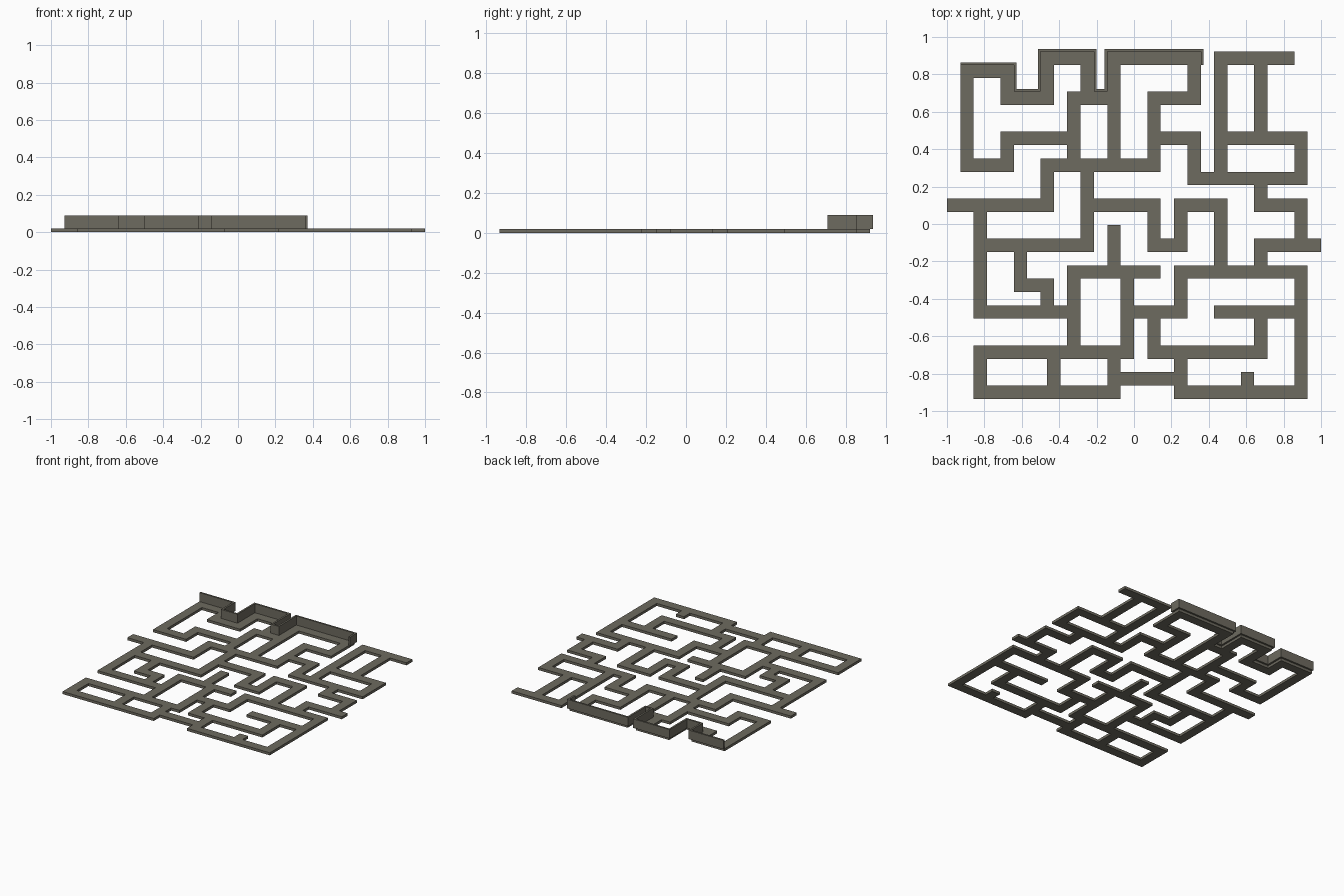
import bpy, bmesh
from mathutils import Vector

if "Cube" in bpy.data.objects:
    bpy.data.objects.remove(bpy.data.objects["Cube"])

C = 1 / 14            # corridor width
Y0 = -0.935           # bottom edge of the maze
T = 0.02              # floor thickness
WALL_T, WALL_TOP = 0.014, 0.09

# Horizontal corridors: row -> (start column, end column)
rows = {25: [(7, 11), (12, 19), (20, 26)], 24: [(1, 5)],
        22: [(4, 8), (9, 13), (15, 19)], 19: [(4, 10), (15, 19), (20, 27)],
        17: [(1, 5), (7, 16)], 16: [(18, 27)],
        14: [(0, 8), (10, 16), (17, 21), (23, 27)],
        11: [(2, 11), (15, 18), (23, 28)], 9: [(9, 16), (17, 27)],
        8: [(5, 8)], 6: [(2, 10), (13, 18), (20, 27)],
        3: [(2, 14), (15, 24)], 1: [(12, 18)], 0: [(2, 13), (17, 27)]}
# Vertical corridors: column -> (start row, end row)
cols = {1: [(17, 25)], 2: [(0, 4), (6, 15)], 4: [(22, 25), (17, 20)],
        5: [(8, 12)], 7: [(22, 26), (14, 18), (6, 9)], 7.5: [(0, 4)],
        9: [(17, 23), (3, 10)], 10: [(22, 26), (11, 18)],
        12: [(17, 26), (9, 13), (0, 4)], 13: [(3, 10)],
        15: [(17, 23), (11, 15), (3, 7)], 17: [(11, 15), (6, 10), (0, 4)],
        18: [(22, 26), (16, 20)], 20: [(16, 26), (9, 15)], 22: [(0, 2)],
        23: [(19, 26), (14, 17), (9, 12), (3, 7)],
        26: [(16, 20), (11, 15), (0, 10)]}

mat = bpy.data.materials.new("warm grey stone")
mat.diffuse_color = (0.155, 0.145, 0.115, 1)
mat.use_nodes = True
mat.node_tree.nodes["Principled BSDF"].inputs["Base Color"].default_value = mat.diffuse_color


def pos(x, y, z=0.0):
    return Vector((-1 + x * C, Y0 + y * C, z))


def finish(name, bm, faces, height):
    """Extrude flat faces upward into a closed solid."""
    out = bmesh.ops.extrude_face_region(bm, geom=faces, use_keep_orig=True)
    top = [v for v in out["geom"] if isinstance(v, bmesh.types.BMVert)]
    bmesh.ops.translate(bm, verts=top, vec=(0, 0, height))
    bmesh.ops.recalc_face_normals(bm, faces=bm.faces)
    me = bpy.data.meshes.new(name)
    bm.to_mesh(me)
    bm.free()
    me.materials.append(mat)
    bpy.context.collection.objects.link(bpy.data.objects.new(name, me))


# Maze floor: union of corridors on a half-cell grid
cells = set()


def fill(x0, x1, y0, y1):
    cells.update((i, j) for i in range(int(2 * x0), int(2 * x1))
                 for j in range(int(2 * y0), int(2 * y1)))


for r, spans in rows.items():
    for a, b in spans:
        fill(a, b, r, r + 1)
for c, spans in cols.items():
    for a, b in spans:
        fill(c, c + 1, a, b)

bm = bmesh.new()
for i, j in sorted(cells):
    bm.faces.new([bm.verts.new(pos((i + u) / 2, (j + v) / 2))
                  for u, v in ((0, 0), (1, 0), (1, 1), (0, 1))])
bmesh.ops.remove_doubles(bm, verts=bm.verts, dist=1e-4)
finish("maze_floor", bm, bm.faces[:], T)

# Thin wall running outside the back left edge, mitred at its corners
path = [(1, 25), (5, 25), (5, 23), (7, 23), (7, 26), (11, 26), (11, 23),
        (12, 23), (12, 26), (19, 26), (19, 25)]
pts = [pos(x, y, T) for x, y in path]
normals = []
for a, b in zip(pts, pts[1:]):
    d = (b - a).normalized()
    normals.append(Vector((-d.y, d.x, 0)))
offsets = ([normals[0]] + [m + n for m, n in zip(normals, normals[1:])]
           + [normals[-1]])
bm = bmesh.new()
inner = [bm.verts.new(p) for p in pts]
outer = [bm.verts.new(p + o * WALL_T) for p, o in zip(pts, offsets)]
strip = [bm.faces.new((inner[k], inner[k + 1], outer[k + 1], outer[k]))
         for k in range(len(pts) - 1)]
finish("back_wall", bm, strip, WALL_TOP - T)
